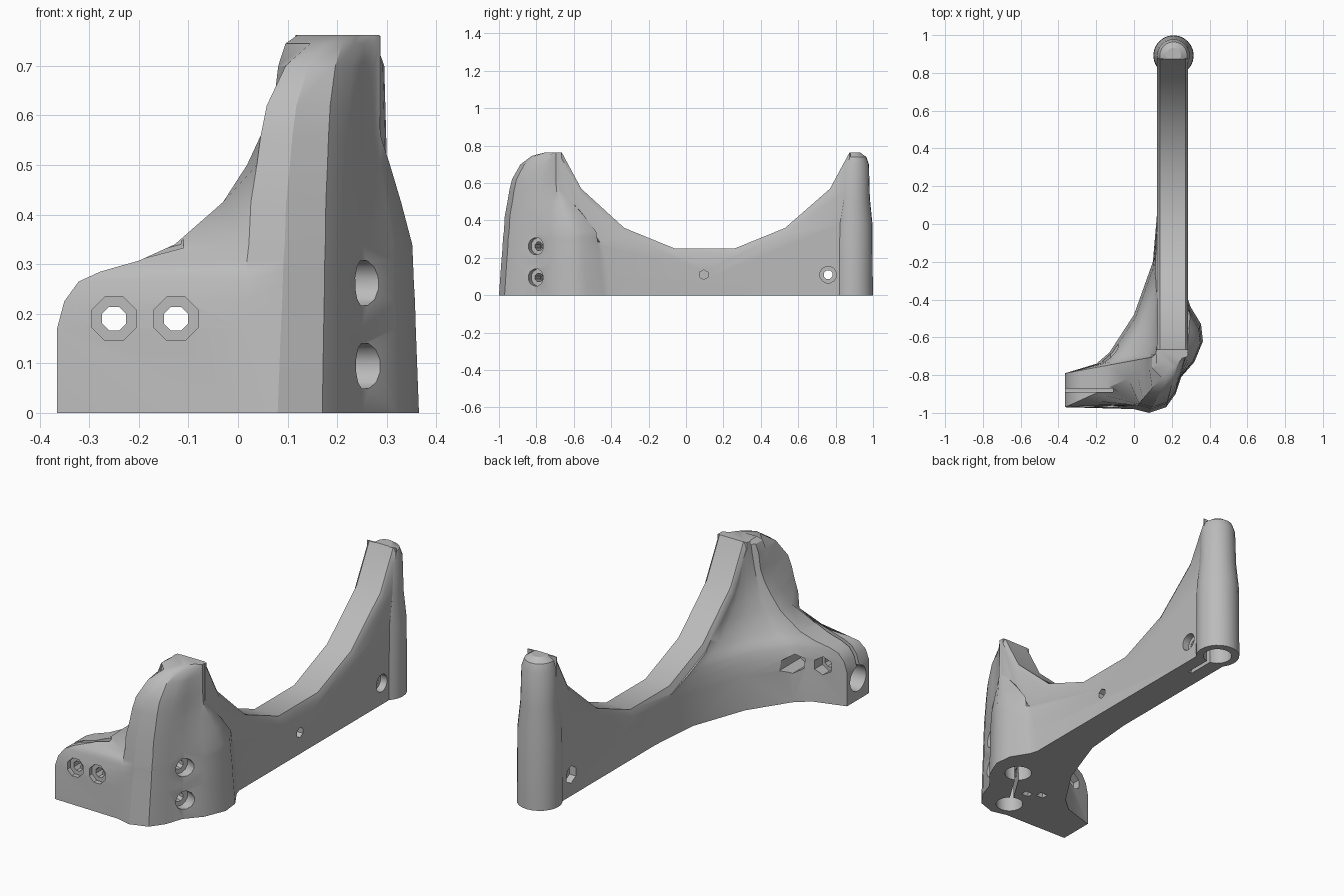
import bpy, bmesh, math
from mathutils import Vector

if "Cube" in bpy.data.objects:
    bpy.data.objects.remove(bpy.data.objects["Cube"], do_unlink=True)

grey = bpy.data.materials.new("plain grey")
grey.use_nodes = True
colour = (0.5, 0.5, 0.5, 1)
grey.diffuse_color = colour
grey.node_tree.nodes["Principled BSDF"].inputs["Base Color"].default_value = colour


def loft(name, rings):
    """Closed solid through rings that all have the same number of points."""
    bm = bmesh.new()
    loops = [[bm.verts.new(p) for p in ring] for ring in rings]
    n = len(loops[0])
    for low, high in zip(loops, loops[1:]):
        for i in range(n):
            j = (i + 1) % n
            bm.faces.new((low[i], low[j], high[j], high[i]))
    bm.faces.new(loops[0][::-1])
    bm.faces.new(loops[-1])
    bmesh.ops.recalc_face_normals(bm, faces=bm.faces)
    mesh = bpy.data.meshes.new(name)
    bm.to_mesh(mesh)
    bm.free()
    mesh.materials.append(grey)
    ob = bpy.data.objects.new(name, mesh)
    bpy.context.collection.objects.link(ob)
    return ob


def rod(name, start, end, radius, sides=24):
    """Cylinder between two points."""
    start, end = Vector(start), Vector(end)
    turn = (end - start).to_track_quat('Z', 'Y')
    spokes = [turn @ Vector((math.cos(a), math.sin(a), 0)) * radius
              for a in (math.tau * (i + 0.5) / sides for i in range(sides))]
    return loft(name, [[p + s for s in spokes] for p in (start, end)])


def block(name, start, end, width, z0, z1):
    """Upright slab along a plan line."""
    a, b = Vector((*start, 0)), Vector((*end, 0))
    d = (b - a).normalized()
    side = Vector((-d.y, d.x, 0)) * width / 2
    plan = [a + side, a - side, b - side, b + side]
    return loft(name, [[p + Vector((0, 0, z)) for p in plan] for z in (z0, z1)])


def combine(target, tool, operation):
    mod = target.modifiers.new(operation.lower(), 'BOOLEAN')
    mod.operation, mod.object, mod.solver = operation, tool, 'EXACT'
    bpy.context.view_layer.objects.active = target
    bpy.ops.object.modifier_apply(modifier=mod.name)
    bpy.data.objects.remove(tool, do_unlink=True)


# Tower: each outline point slides from base to top at the rate of its group
ARM, FRONT, INNER, BULGE = range(4)
arm_end = [(ARM, (-.365, -.97), (.12, -.75))]
front = [(FRONT, b, t) for b, t in (
    ((0, -.98), (.2, -.75)), ((.08, -1), (.21, -.76)), ((.17, -.97), (.225, -.75)),
    ((.22, -.9), (.24, -.73)), ((.25, -.81), (.255, -.71)))]
bulge = [(BULGE, b, t) for b, t in (
    ((.32, -.73), (.275, -.705)), ((.365, -.62), (.285, -.695)),
    ((.355, -.53), (.285, -.685)), ((.3, -.44), (.283, -.675)))]
inner = [(INNER, b, t) for b, t in (
    ((.28, -.38), (.275, -.655)), ((.13, .15), (.13, -.65)), ((.1, -.2), (.122, -.66)),
    ((0, -.48), (.118, -.67)), ((-.13, -.68), (.116, -.68)), ((-.2, -.74), (.116, -.69)))]
arm_back = [(ARM, (-.365, -.79), (.12, -.7))]
levels = [
    (0, 1, 1, 1, 1), (.17, 1, .95, .93, .92), (.225, .97, .93, .87, .9),
    (.265, .91, .92, .8, .87), (.285, .82, .915, .74, .86), (.307, .66, .91, .65, .85),
    (.34, .51, .89, .5, .83), (.425, .31, .87, .3, .55), (.5, .21, .81, .18, .27),
    (.56, .144, .77, .11, .03), (.62, .1, .71, .07, 0), (.7, .08, .52, .03, 0),
    (.745, .05, .27, .01, 0), (.762, 0, 0, 0, 0)]
rings = []
for z, *rate in levels:
    ring = []
    for group, base, top in arm_end + front + bulge + inner + arm_back:
        p = Vector(top).lerp(Vector(base), rate[group])
        ring.append((p.x, p.y, z))
    rings.append(ring)
bracket = loft("bracket_body", rings)

# Long wall
combine(bracket, block("wall", (.205, -.68), (.205, .88), .164, 0, .76), 'UNION')

# Rear post with a rounded top
post_rings = []
for z, r in ((0, .107), (.38, .105), (.52, .091), (.7, .086), (.74, .072), (.762, .04)):
    post_rings.append([(.209 + r * math.cos(a), .892 + r * math.sin(a), z)
                       for a in (math.tau * i / 24 for i in range(24))])
combine(bracket, loft("rear_post", post_rings), 'UNION')

# Saddle cut with chamfered rims
curve = [(-.665, .765), (-.56, .57), (-.33, .36), (-.06, .25),
         (.26, .25), (.53, .36), (.77, .57), (.875, .765)]
saddle = [[(x, y, z - drop) for y, z in curve] + [(x, .875, 1), (x, -.665, 1)]
          for x, drop in ((-.5, .035), (.122, .035), (.137, 0), (.273, 0), (.288, .035), (.5, .035))]
combine(bracket, loft("saddle", saddle), 'DIFFERENCE')

cutters = []
# Arm socket, clamp slot and bolts
cutters.append(rod("arm_socket", (-.5, -.88, .11), (-.08, -.88, .11), .065))
cutters.append(block("arm_slot", (-.5, -.88), (-.11, -.88), .02, .11, .6))
for x in (-.25, -.125):
    cutters += [rod("bolt_head", (x, -1.1, .19), (x, -.945, .19), .048, 8),
                rod("bolt_shaft", (x, -1.1, .19), (x, -.5, .19), .026, 8),
                rod("nut_pocket", (x, -.81, .19), (x, -.5, .19), .046, 6)]

# Tower sockets, slot between them and side bolts
cutters += [rod("side_socket", (.22, -.625, -.02), (.2, -.7, .45), .066),
            rod("front_socket", (.055, -.89, -.02), (.1, -.86, .45), .066),
            block("tower_slot", (.21, -.64), (.06, -.88), .018, -.02, .4)]
for z in (.095, .262):
    cutters += [rod("side_bolt_head", (.215, -.785, z), (.5, -.9, z), .047, 12),
                rod("side_bolt_shaft", (.02, -.71, z), (.3, -.82, z), .024, 8)]
cutters += [block("nut_slot", (x - .02, y), (x + .02, y), .035, -.02, top)
            for x, y, top in ((.055, -.756, .13), (-.01, -.72, .28))]

# Rear post socket, slot and cross bolts
cutters += [rod("post_socket", (.209, .89, -.02), (.209, .89, .5), .07),
            block("post_slot", (.209, .9), (.209, .68), .02, -.02, .3),
            rod("post_bolt_head", (.25, .76, .11), (.5, .76, .11), .045, 12),
            rod("post_bolt_shaft", (0, .76, .11), (.5, .76, .11), .025, 8),
            rod("post_nut", (0, .76, .11), (.16, .76, .11), .045, 6),
            rod("wall_hole", (.17, .095, .11), (.5, .095, .11), .026, 6)]
for tool in cutters:
    combine(bracket, tool, 'DIFFERENCE')

# Smooth surfaces with crisp rims
bpy.ops.object.select_all(action='DESELECT')
bracket.select_set(True)
bpy.context.view_layer.objects.active = bracket
bpy.ops.object.shade_smooth_by_angle(angle=math.radians(32))
